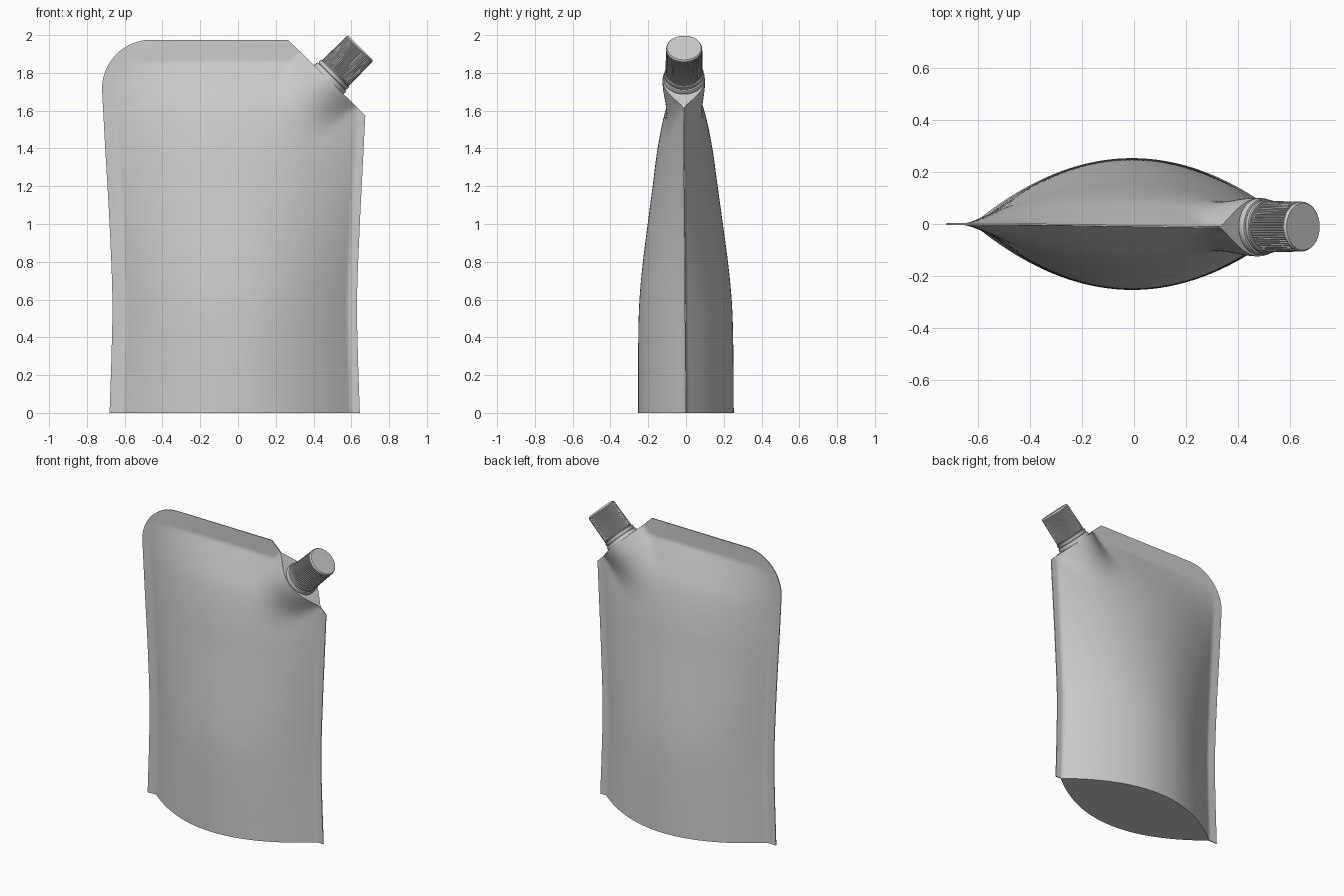
import bpy, bmesh, math
from mathutils import Vector, Matrix

if "Cube" in bpy.data.objects:
    bpy.data.objects.remove(bpy.data.objects["Cube"])


def curve(points, t):
    """Smooth interpolation through (t, value) points."""
    n = len(points)
    if t <= points[0][0]:
        return points[0][1]
    if t >= points[-1][0]:
        return points[-1][1]
    slope = lambda i: ((points[min(i + 1, n - 1)][1] - points[max(i - 1, 0)][1]) /
                       (points[min(i + 1, n - 1)][0] - points[max(i - 1, 0)][0]))
    i = max(k for k in range(n - 1) if points[k][0] <= t)
    (a, p), (b, q) = points[i], points[i + 1]
    w = b - a
    f = (t - a) / w
    return (p * (2*f**3 - 3*f**2 + 1) + q * (3*f**2 - 2*f**3)
            + slope(i) * w * (f**3 - 2*f**2 + f) + slope(i + 1) * w * (f**3 - f**2))


def finish(name, bm, angle):
    bmesh.ops.recalc_face_normals(bm, faces=bm.faces)
    mesh = bpy.data.meshes.new(name)
    bm.to_mesh(mesh)
    bm.free()
    ob = bpy.data.objects.new(name, mesh)
    bpy.context.collection.objects.link(ob)
    bpy.ops.object.select_all(action='DESELECT')
    ob.select_set(True)
    bpy.context.view_layer.objects.active = ob
    bpy.ops.object.shade_smooth_by_angle(angle=math.radians(angle))
    return ob


# Pouch outline and thickness profiles, as functions of height
LEFT = [(0, -.68), (.3, -.67), (.6, -.665), (1, -.68), (1.4, -.703), (1.715, -.72)]
RIGHT = [(0, .645), (.3, .635), (.6, .63), (1, .645), (1.3, .66), (1.575, .674)]
DEPTH = [(0, .25), (.4, .248), (.6, .241), (.8, .222), (1, .196), (1.2, .169),
         (1.4, .142), (1.6, .1), (1.75, .045), (1.86, 0)]
SHOULDER, CORNER, TOP = 1.575, 1.715, 1.975
SEAL_L, SEAL_R = .065, .045
SPOUT = Vector((.48, -.01, 1.763))


def left_edge(z):
    if z <= CORNER:
        return curve(LEFT, z)
    k = min(1, (z - CORNER) / (TOP - CORNER))
    return -.46 - .26 * math.sqrt(1 - k * k)


def right_edge(z):
    if z <= SHOULDER:
        return curve(RIGHT, z)
    return .674 + (.265 - .674) * (z - SHOULDER) / (TOP - SHOULDER)


def half_depth(x, z):
    # filled body between the side seals
    a, b = left_edge(z) + SEAL_L, curve(RIGHT, z) - SEAL_R
    u = (2 * x - a - b) / (b - a)
    body = max(0, curve(DEPTH, z)) * max(0, 1 - u * u)
    # bulge where the film wraps the spout
    s = ((x - SPOUT.x) - (z - SPOUT.z)) / math.sqrt(2)
    d = ((x - SPOUT.x) + (z - SPOUT.z)) / math.sqrt(2)
    bulge = .108 * max(0, 1 - (s / .21) ** 2) ** 1.3 * math.exp(-(d / .28) ** 2)
    return .003 + math.hypot(body, bulge)


# Pouch: front and back film joined round the outline
rows = [SHOULDER * i / 60 for i in range(60)]
rows += [SHOULDER + (CORNER - SHOULDER) * i / 10 for i in range(10)]
rows += [CORNER + (TOP - CORNER) * math.sin(math.pi / 2 * i / 24) for i in range(25)]
bm = bmesh.new()
sheets = []
for side in (-1, 1):
    sheet = []
    for z in rows:
        l, r = left_edge(z), right_edge(z)
        a, b = l + SEAL_L, r - SEAL_R
        xs = [l + SEAL_L * i / 4 for i in range(4)]
        xs += [a + (b - a) * i / 72 for i in range(72)]
        xs += [b + SEAL_R * i / 4 for i in range(5)]
        sheet.append([bm.verts.new((x, side * half_depth(x, z)
                      - .012 * min(1, z / 1.6) * (x - l) / (r - l), z)) for x in xs])
    for p, q in zip(sheet, sheet[1:]):
        for i in range(len(p) - 1):
            bm.faces.new((p[i], p[i + 1], q[i + 1], q[i]))
    sheets.append(sheet)


def rim(g):
    return (g[0] + [row[-1] for row in g[1:]] + g[-1][-2::-1]
            + [row[0] for row in g[-2:0:-1]])


front, back = rim(sheets[0]), rim(sheets[1])
for i in range(len(front)):
    j = (i + 1) % len(front)
    bm.faces.new((front[i], front[j], back[j], back[i]))
finish("pouch", bm, 40)


def lathe(name, profile, sides, rib=0.0, ribbed=()):
    """Spin (radius, height) rings about the tilted spout axis."""
    bm = bmesh.new()
    rings = []
    for k, (rad, h) in enumerate(profile):
        ring = []
        for i in range(sides):
            t = 2 * math.pi * i / sides
            rr = rad - (rib if k in ribbed and i % 4 > 1 else 0)
            ring.append(bm.verts.new((rr * math.cos(t), rr * math.sin(t), h)))
        rings.append(ring)
    for p, q in zip(rings, rings[1:]):
        for i in range(sides):
            j = (i + 1) % sides
            bm.faces.new((p[i], p[j], q[j], q[i]))
    bm.faces.new(rings[0][::-1])
    bm.faces.new(rings[-1])
    bm.transform(Matrix.Translation(SPOUT) @ Matrix.Rotation(math.pi / 4, 4, 'Y'))
    return finish(name, bm, 35)


# Spout base flange, tamper ring and ribbed screw cap
lathe("spout_collar", [(.09, -.05), (.1, -.012), (.107, -.006), (.109, 0), (.109, .018),
                       (.106, .024), (.098, .026)], 64)
lathe("tamper_ring", [(.094, .02), (.102, .03), (.104, .034), (.104, .046),
                      (.101, .05), (.094, .051)], 64)
lathe("screw_cap", [(.092, .045), (.099, .056), (.0985, .064), (.096, .222),
                    (.0955, .23), (.094, .236), (.09, .24)],
      240, rib=.004, ribbed=(2, 3))
